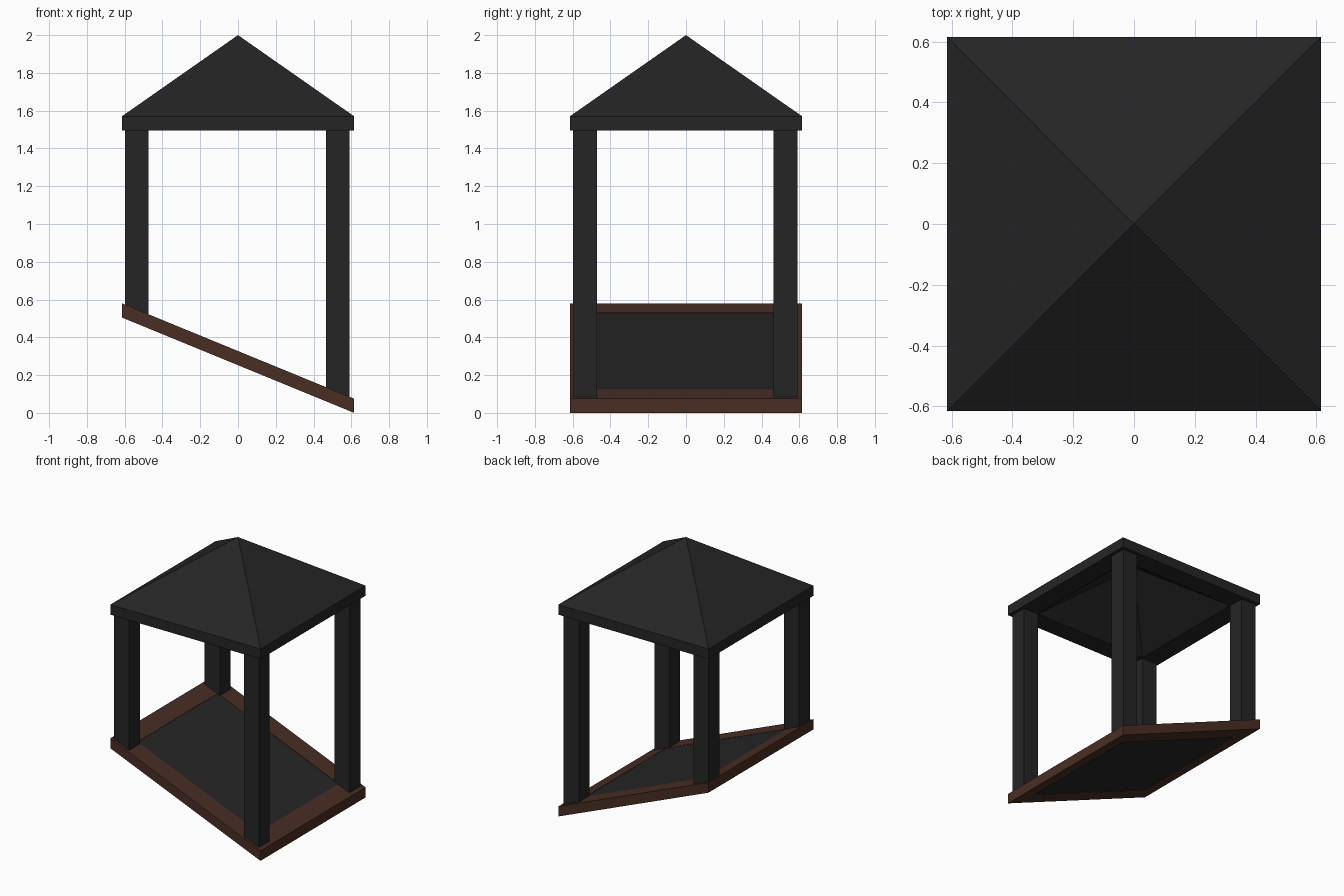
import bpy, bmesh

if "Cube" in bpy.data.objects:
    bpy.data.objects.remove(bpy.data.objects["Cube"])

H = 0.615          # half width of roof and floor
IN = 0.47          # half width of the opening inside roof and floor frames
SLOPE = -0.505 / (2 * H)


def material(name, rgb):
    m = bpy.data.materials.new(name)
    m.diffuse_color = (*rgb, 1)
    m.use_nodes = True
    m.node_tree.nodes["Principled BSDF"].inputs["Base Color"].default_value = m.diffuse_color
    return m


charcoal = material("charcoal", (0.0185, 0.0185, 0.0185))
brown = material("dark brown wood", (0.066, 0.027, 0.0175))


def finish(name, bm, mat):
    bmesh.ops.recalc_face_normals(bm, faces=bm.faces)
    me = bpy.data.meshes.new(name)
    bm.to_mesh(me)
    bm.free()
    me.materials.append(mat)
    ob = bpy.data.objects.new(name, me)
    bpy.context.collection.objects.link(ob)
    return ob


def square(bm, hx, hy, z):
    return [bm.verts.new((x * hx, y * hy, z)) for x, y in ((-1, -1), (1, -1), (1, 1), (-1, 1))]


def bridge(bm, a, b):
    for i in range(4):
        j = (i + 1) % 4
        bm.faces.new((a[i], a[j], b[j], b[i]))


def cone(bm, ring, z):
    tip = bm.verts.new((0, 0, z))
    for i in range(4):
        bm.faces.new((ring[i], ring[(i + 1) % 4], tip))


def tilt(bm):
    # shear so the floor drops towards +x, as a ramp
    for v in bm.verts:
        v.co.z += 0.2525 + SLOPE * v.co.x


# Roof: hollow pyramid with an upright eave band and a flat rim below
bm = bmesh.new()
low, eave = square(bm, H, H, 1.495), square(bm, H, H, 1.57)
inner = square(bm, IN, IN, 1.495)
bridge(bm, low, eave)
bridge(bm, low, inner)
cone(bm, eave, 2.0)
cone(bm, inner, 1.825)
finish("roof", bm, charcoal)

# Floor frame: sloping rectangular wooden border
bm = bmesh.new()
ob_, ot = square(bm, H, H, 0), square(bm, H, H, 0.075)
ib, it = square(bm, 0.495, IN, 0), square(bm, 0.495, IN, 0.075)
for a, b in ((ob_, ot), (ot, it), (it, ib), (ib, ob_)):
    bridge(bm, a, b)
tilt(bm)
finish("floor_frame", bm, brown)

# Floor panel: dark slab filling the border
bm = bmesh.new()
pb, pt = square(bm, 0.496, IN + 0.001, 0.003), square(bm, 0.496, IN + 0.001, 0.073)
bridge(bm, pb, pt)
bm.faces.new(pb)
bm.faces.new(pt)
tilt(bm)
finish("floor_panel", bm, charcoal)

# Four corner posts, feet cut to the floor slope and sunk a little into it
for x, side in ((-0.535, "left"), (0.528, "right")):
    for y, end in ((-0.535, "front"), (0.526, "back")):
        bm = bmesh.new()
        bmesh.ops.create_cube(bm, size=1)
        for v in bm.verts:
            top = v.co.z > 0
            v.co.x = x + v.co.x * 0.124
            v.co.y = y + v.co.y * 0.126
            v.co.z = 1.51 if top else 0.2525 + SLOPE * v.co.x + 0.04
        finish(f"{end}_{side}_post", bm, charcoal)
